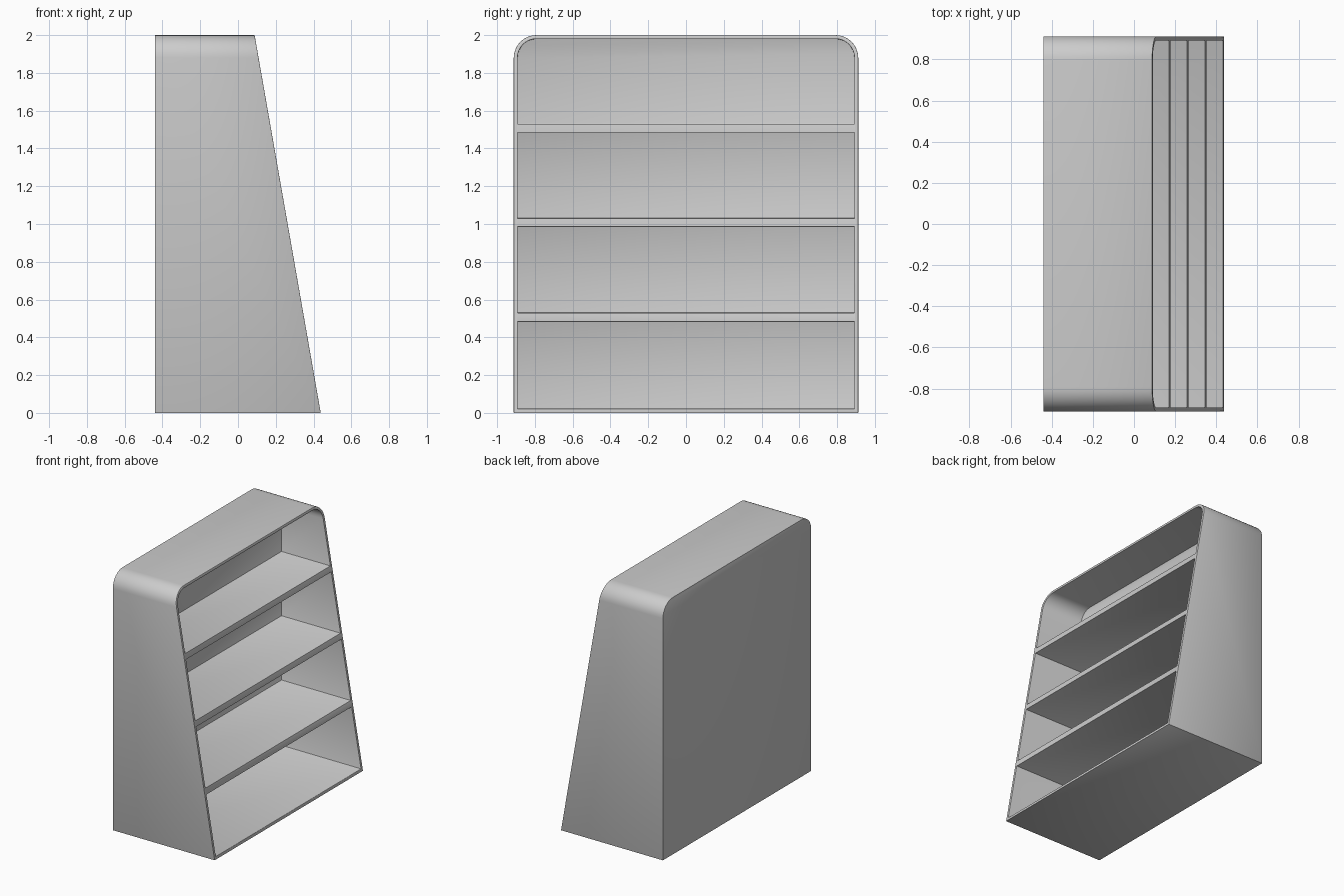
import bpy, bmesh
from math import sin, cos, pi

if "Cube" in bpy.data.objects:
    bpy.data.objects.remove(bpy.data.objects["Cube"])

BACK, DEPTH_BACK = -0.44, -0.25      # outer back, inner back of the shelves
HALF, WALL, RADIUS = 0.912, 0.02, 0.12


def front_x(z):
    return 0.438 - 0.175 * z


def outline(half, z0, z1, r):
    """Y/Z outline with square bottom and optionally rounded top corners."""
    pts = [(-half, z0), (half, z0)]
    if r == 0:
        return pts + [(half, z1), (-half, z1)]
    n = 8
    for side, start in ((1, 0), (-1, pi / 2)):
        for i in range(n + 1):
            a = start + i * pi / 2 / n
            pts.append((side * (half - r) + r * cos(a), z1 - r + r * sin(a)))
    return pts


def add_prism(bm, pts, x_back, x_front):
    back = [bm.verts.new((x_back, y, z)) for y, z in pts]
    front = [bm.verts.new((x_front(z), y, z)) for y, z in pts]
    bm.faces.new(back[::-1])
    bm.faces.new(front)
    n = len(pts)
    for i in range(n):
        j = (i + 1) % n
        bm.faces.new((back[i], back[j], front[j], front[i]))


def make_object(name, bm):
    bmesh.ops.recalc_face_normals(bm, faces=bm.faces)
    mesh = bpy.data.meshes.new(name)
    bm.to_mesh(mesh)
    bm.free()
    obj = bpy.data.objects.new(name, mesh)
    bpy.context.collection.objects.link(obj)
    return obj


# Solid tapered cabinet with rounded top
bm = bmesh.new()
add_prism(bm, outline(HALF, 0, 2, RADIUS), BACK, front_x)
cabinet = make_object("bookcase_cabinet", bm)

# Four compartments, leaving three shelves flush with the sloping front
bm = bmesh.new()
for z0, z1, r in ((0.022, 0.482, 0), (0.53, 0.985, 0),
                  (1.03, 1.485, 0), (1.53, 1.98, RADIUS - WALL)):
    add_prism(bm, outline(HALF - WALL, z0, z1, r), DEPTH_BACK, lambda z: 0.7)
cutter = make_object("compartment_cutter", bm)
cutter.hide_render = True

cut = cabinet.modifiers.new("Compartments", 'BOOLEAN')
cut.operation, cut.object, cut.solver = 'DIFFERENCE', cutter, 'EXACT'

# Small softened edges inside and out
bev = cabinet.modifiers.new("Soft edges", 'BEVEL')
bev.width, bev.segments = 0.008, 2
bev.limit_method, bev.angle_limit = 'ANGLE', 0.6

bpy.context.view_layer.objects.active = cabinet
cabinet.select_set(True)
for name in ("Compartments", "Soft edges"):
    bpy.ops.object.modifier_apply(modifier=name)
bpy.data.objects.remove(cutter)
bpy.ops.object.shade_smooth_by_angle(angle=0.5)
